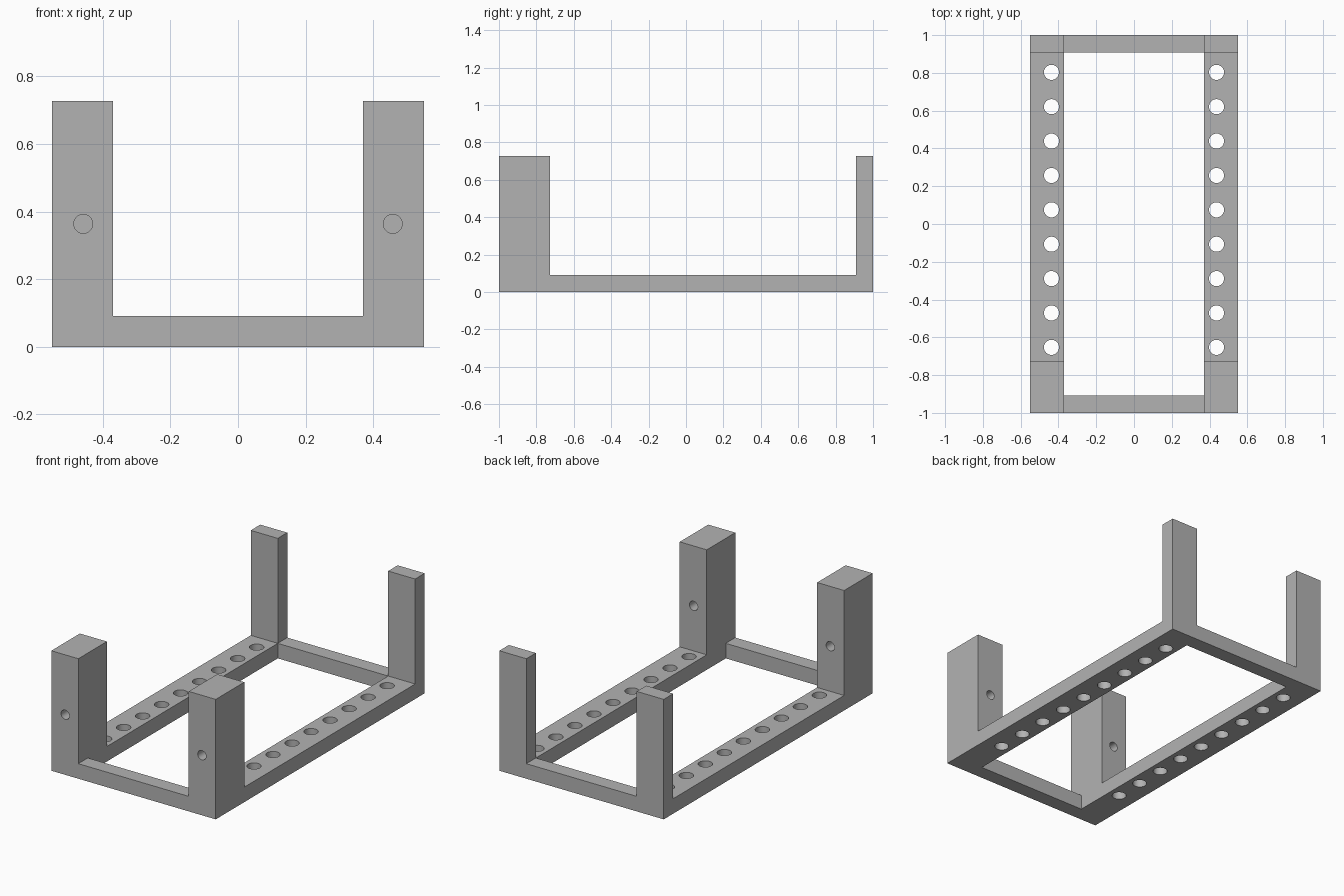
import bpy, bmesh, math
from mathutils import Matrix

if "Cube" in bpy.data.objects:
    bpy.data.objects.remove(bpy.data.objects["Cube"])

grey = bpy.data.materials.new("plain grey")
grey.diffuse_color = (0.45, 0.45, 0.45, 1)
grey.use_nodes = True
grey.node_tree.nodes["Principled BSDF"].inputs["Base Color"].default_value = grey.diffuse_color

OUT, INN = 0.551, 0.37        # outer and inner x of the side rails
BAR, TOP = 0.091, 0.727       # bar thickness and post height


def make_object(name, bm):
    bmesh.ops.recalc_face_normals(bm, faces=bm.faces[:])
    me = bpy.data.meshes.new(name)
    bm.to_mesh(me)
    bm.free()
    me.materials.append(grey)
    ob = bpy.data.objects.new(name, me)
    bpy.context.collection.objects.link(ob)
    return ob


# Side rail with its thick front post and thin back post, as one profile
profile = [(-1, 0), (1, 0), (1, TOP), (1 - BAR, TOP), (1 - BAR, BAR),
           (-0.727, BAR), (-0.727, TOP), (-1, TOP)]
bm = bmesh.new()
face = bm.faces.new([bm.verts.new((INN, y, z)) for y, z in profile])
ext = bmesh.ops.extrude_face_region(bm, geom=[face])
bmesh.ops.translate(bm, vec=(OUT - INN, 0, 0),
                    verts=[v for v in ext["geom"] if isinstance(v, bmesh.types.BMVert)])
rails = make_object("side_rails_with_posts", bm)

# Drills: a row of nine through the rail, one through the front post
bm = bmesh.new()
for i in range(9):
    bmesh.ops.create_cone(bm, cap_ends=True, segments=32, radius1=0.04, radius2=0.04,
                          depth=0.2, matrix=Matrix.Translation((0.437, 0.803 - i * 0.182, 0.045)))
bmesh.ops.create_cone(bm, cap_ends=True, segments=32, radius1=0.028, radius2=0.028, depth=0.4,
                      matrix=Matrix.Translation((0.458, -0.864, 0.364))
                      @ Matrix.Rotation(math.pi / 2, 4, 'X'))
drills = make_object("hole_drills", bm)
drills.hide_render = True

# Cut the holes, then mirror to the other side
cut = rails.modifiers.new("holes", 'BOOLEAN')
cut.operation, cut.solver, cut.object = 'DIFFERENCE', 'EXACT', drills
rails.modifiers.new("other_side", 'MIRROR').use_axis = (True, False, False)
bpy.context.view_layer.objects.active = rails
rails.select_set(True)
for name in ("holes", "other_side"):
    bpy.ops.object.modifier_apply(modifier=name)
bpy.data.objects.remove(drills)
bpy.ops.object.shade_smooth_by_angle(angle=math.radians(30))

# Cross bars joining the rails, open where they meet them
for name, y in (("front_cross_bar", -1 + BAR / 2), ("back_cross_bar", 1 - BAR / 2)):
    bm = bmesh.new()
    bmesh.ops.create_cube(bm, size=1, matrix=Matrix.Translation((0, y, BAR / 2))
                          @ Matrix.Diagonal((2 * INN, BAR, BAR, 1)))
    bm.normal_update()
    ends = [f for f in bm.faces if abs(f.normal.x) > 0.9]
    bmesh.ops.delete(bm, geom=ends, context='FACES_ONLY')
    make_object(name, bm)
